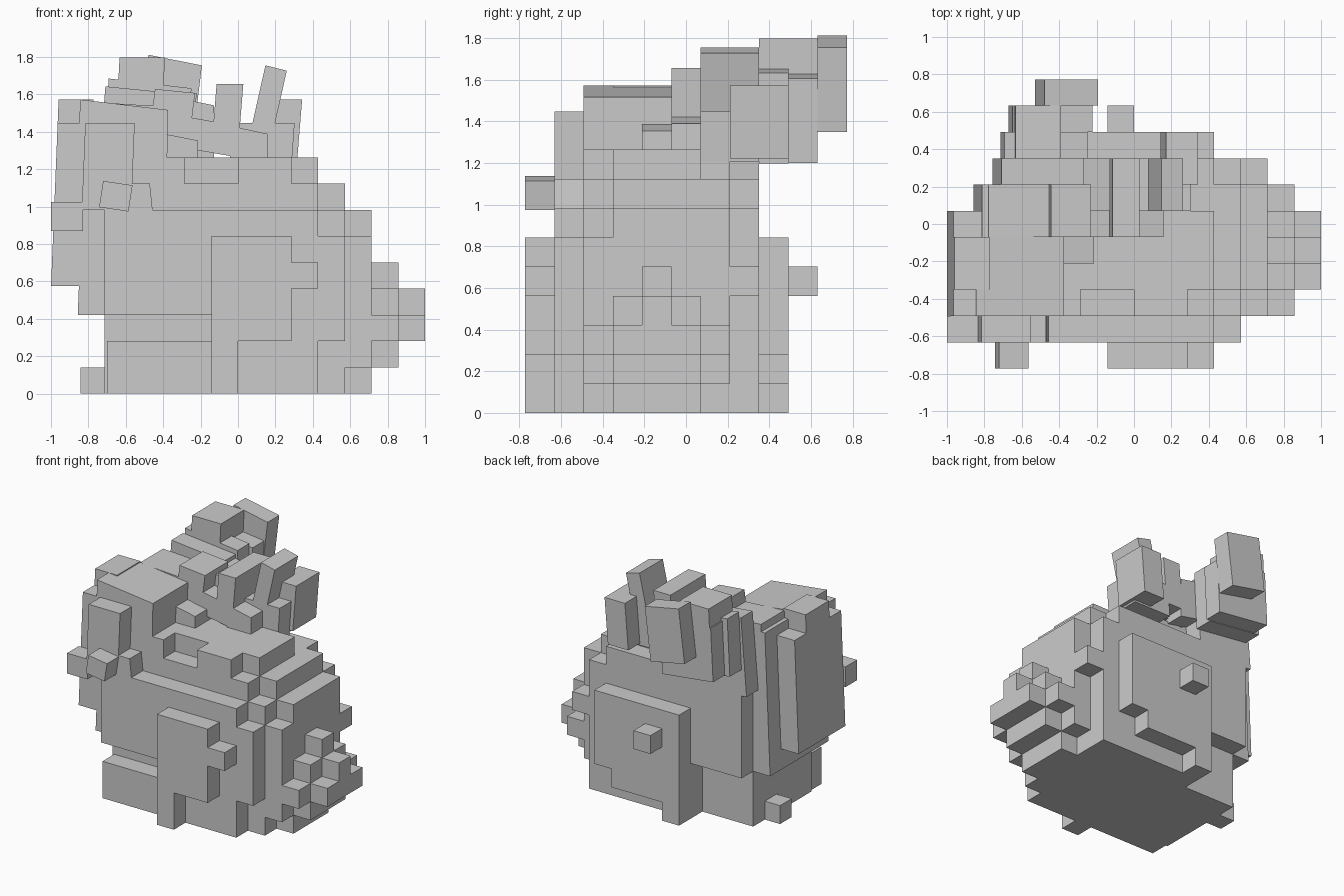
import bpy
import bmesh
from mathutils import Vector

UNIT_X, UNIT_Y, UNIT_Z = 0.1428, 0.1405, 0.1404

old = bpy.data.objects.get("Cube")
if old:
    bpy.data.objects.remove(old, do_unlink=True)

grey = bpy.data.materials.new("plain_grey")
grey.use_nodes = True
colour = (0.6, 0.6, 0.6, 1)
grey.diffuse_color = colour
grey.node_tree.nodes["Principled BSDF"].inputs["Base Color"].default_value = colour


def box(x, y, z, lean=0, slope=0):
    """One block on the cell grid; lean shears x with height, slope shears z with x."""
    return x, y, z, lean, slope


def part(name, *boxes):
    """Join blocks into one flat-faced object."""
    bm = bmesh.new()
    for xs, ys, zs, lean, slope in boxes:
        verts = bmesh.ops.create_cube(bm, size=1)["verts"]
        for v in verts:
            px, py, pz = (span[int(c > 0)] for span, c in zip((xs, ys, zs), v.co))
            x = px + lean * (pz - zs[0])
            z = pz + slope * (px - xs[0])
            v.co = Vector((x * UNIT_X, (py - 5.5) * UNIT_Y, z * UNIT_Z))
    mesh = bpy.data.meshes.new(name)
    bm.to_mesh(mesh)
    bm.free()
    mesh.materials.append(grey)
    obj = bpy.data.objects.new(name, mesh)
    bpy.context.collection.objects.link(obj)


# Rounded torso, stacked as stepped layers
part("torso_core",
     box((-5, 4), (2, 7), (0, 7)),
     box((-5, 3), (2, 7), (7, 8)),
     box((3, 4), (3, 7), (7, 8)))
part("torso_rear", box((-5, 3), (7, 8), (3, 8)), box((-2, 4), (7, 8), (0, 7)))
part("torso_crown",
     box((-3, 3), (3, 6), (8, 9)),
     box((-3, -2), (2, 3), (8, 9)),
     box((0, 2), (2, 3), (8, 9)),
     box((-2, 2), (6, 7), (8, 9)))
part("torso_front",
     box((-5, 3), (1, 2), (3, 7)),
     box((-1, 3), (1, 2), (0, 6)),
     box((3, 4), (1, 2), (2, 6)))
part("torso_back", box((-2, 3), (8, 9), (2, 6)), box((-2, 2), (8, 9), (1, 2)))

# Belly plate with a side tab
part("belly_plate", box((-1, 2), (0, 1), (2, 6)), box((2, 3), (0, 1), (4, 5)))

# Feet and tail
part("front_foot", box((-1, 0), (0, 1), (0, 2)))
part("front_ledge", box((-4.9, -1), (1, 2), (0, 2)))
part("back_foot", box((-2, -1), (8, 9), (0, 2)))
part("side_foot", box((-5.9, -4.9), (5, 6), (0, 1)))
part("tail", box((-1, 0), (9, 10), (4, 5)))

# Stepped mound on one side, each layer smaller than the last
part("side_mound_base",
     box((4, 5), (3, 6), (0, 1)),
     box((4, 5), (2, 7), (1, 6)),
     box((4, 5), (3, 7), (6, 7)),
     box((4, 5), (7, 8), (4, 5)))
part("side_mound_middle",
     box((5, 6), (3, 6), (1, 4)),
     box((5, 6), (2, 7), (2, 3)),
     box((5, 6), (4, 5), (4, 5)))
part("side_mound_tip", box((6, 7), (3, 6), (2, 3)), box((6, 7), (4, 5), (3, 4)))

# Tall shoulder slabs, fanned back in steps
part("shoulder_slabs",
     box((-7, -5.7), (3, 5), (4.1, 11.2), 0.04),
     box((-7, -5.7), (5, 6), (4.1, 10.2), 0.04),
     box((-7, -5.7), (2, 3), (4.1, 10.3), 0.04),
     box((-6, -5), (2, 7), (3, 10.7), 0.04),
     box((-5, -3), (7, 8), (3, 11), 0.03))

# Head mass, dipping toward the crest
part("head",
     box((-6, -2.7), (2, 5), (7, 11.2), 0.02, -0.12),
     box((-5.6, -1.9), (5, 7), (7.5, 11.1), 0.04, -0.06),
     box((-5.3, -2.2), (7, 8), (7.5, 11.7), 0.08, -0.1),
     box((-2.5, -0.9), (6, 8), (9.2, 11.3), 0, -0.2))
part("face_plate",
     box((-5.85, -4), (1, 2), (7, 10.3), 0.04),
     box((-7, -5.8), (1, 2), (6.2, 7.3)))
part("snout", box((-5.2, -4.1), (0, 1), (7.1, 8.1), 0.15, -0.15))
part("cheek", box((-4, -3.2), (1, 2), (7, 8), -0.1))

# Crossing bars in front of the tall ears
part("crest_bars",
     box((-3.3, -1.8), (5, 7), (10, 11.6), 0.12, -0.1),
     box((-2.8, -0.2), (5, 7), (9.5, 10.7), 0, -0.18),
     box((-2.8, -1.5), (4, 6), (8.8, 9.9), 0, -0.2),
     box((-0.3, 1.1), (5, 7), (9, 10.2), 0, -0.22),
     box((-1, 0), (5, 8), (9.3, 11.8), 0.08))

# Far ear, curling backward and upward
part("far_ear",
     box((-5, -1.9), (8, 9), (8.9, 12), 0.05, -0.12),
     box((-4.7, -1.7), (9, 10), (8.9, 11.8), 0.05, -0.12),
     box((-4.5, -2.8), (8, 10), (11.5, 12.8), 0.05),
     box((-3.7, -1.7), (10, 11), (10, 12.9), 0.12, -0.2))

# Near ear, forked
part("near_ear",
     box((0.3, 1.1), (6, 8), (9.2, 12.5), 0.22, -0.25),
     box((-0.2, 2), (6, 8), (8.6, 10.3), 0.07),
     box((1, 2.2), (7, 9), (8.7, 11.2), 0.08))
